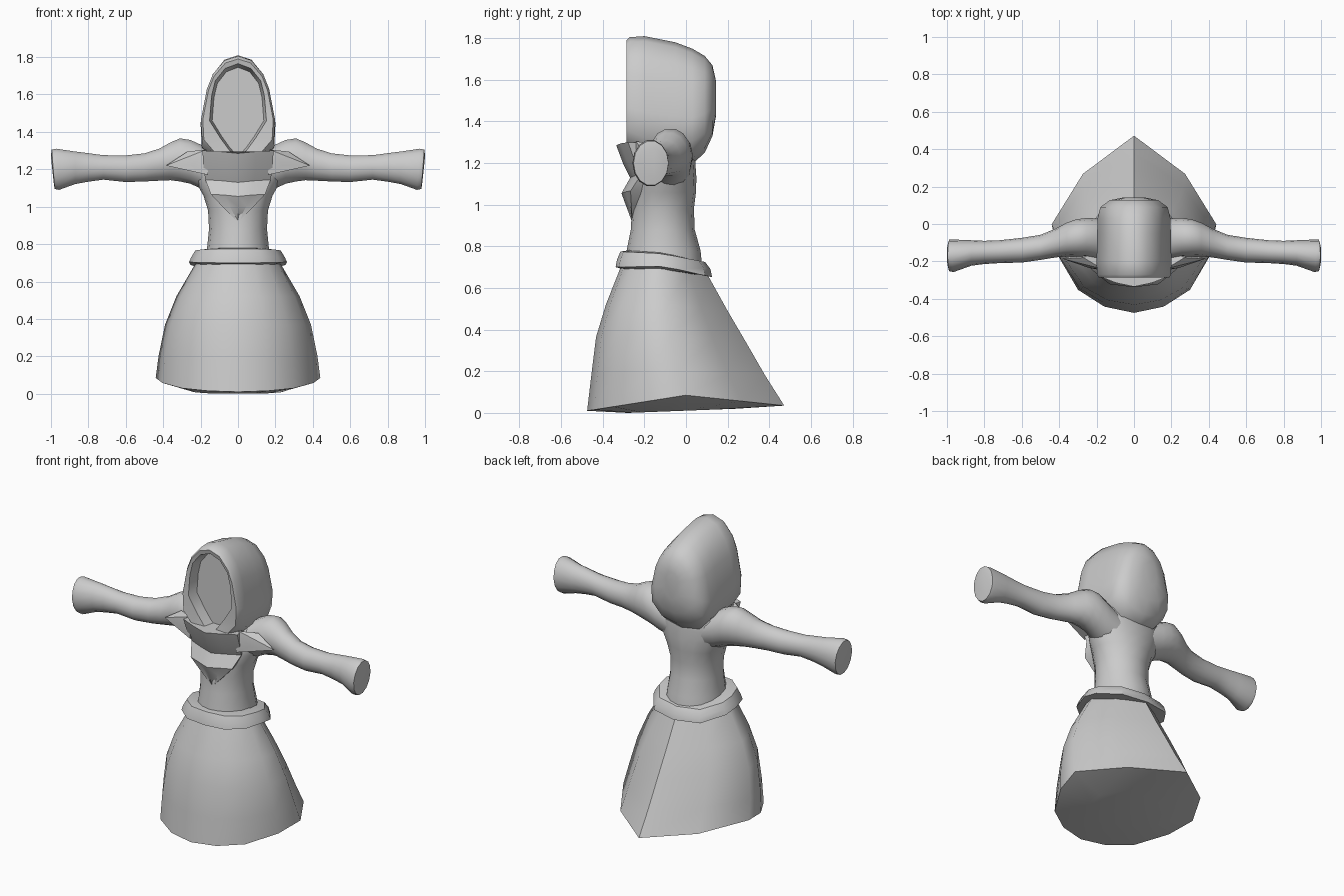
import bpy, bmesh, math

cloth = bpy.data.materials.new("grey_cloth")
cloth.diffuse_color = (0.6, 0.6, 0.6, 1)


def finish(bm, name, angle):
    bmesh.ops.remove_doubles(bm, verts=bm.verts, dist=0.0005)
    bmesh.ops.recalc_face_normals(bm, faces=bm.faces)
    me = bpy.data.meshes.new(name)
    bm.to_mesh(me)
    bm.free()
    me.materials.append(cloth)
    me.shade_smooth()
    me.set_sharp_from_angle(angle=math.radians(angle))
    ob = bpy.data.objects.new(name, me)
    bpy.context.collection.objects.link(ob)
    return ob


def loft(name, rings, angle=45):
    """Skin a list of closed rings and cap both ends."""
    bm = bmesh.new()
    rows = [[bm.verts.new(p) for p in r] for r in rings]
    n = len(rows[0])
    for a, b in zip(rows, rows[1:]):
        for i in range(n):
            j = (i + 1) % n
            bm.faces.new((a[i], a[j], b[j], b[i]))
    for r in (rows[0], rows[-1]):
        bm.faces.new(r)
    return finish(bm, name, angle)


def mirrored(half):
    """Complete a half ring whose first and last points lie on x = 0."""
    return half + [(-x, y, z) for x, y, z in half[-2:0:-1]]


def level(shape, hw, yf, yb, zf, zs, zb):
    """Horizontal ring with separate front, side and back heights."""
    ym, hy = (yf + yb) / 2, (yb - yf) / 2
    return mirrored([(u * hw, ym + v * hy, zs + ((zf if v < 0 else zb) - zs) * abs(v))
                     for u, v in shape])


# Skirt: faceted bell with a pointed train at the back
HEM = [(0, -1), (.36, -.93), (.68, -.74), (.92, -.36), (1, 0), (.62, .57), (0, 1)]
skirt = [(.24, -.28, .24, .0, .01, .02),
         (.44, -.475, .472, .01, .085, .035),
         (.425, -.455, .38, .18, .20, .18),
         (.39, -.432, .285, .365, .37, .345),
         (.33, -.385, .20, .52, .52, .49),
         (.225, -.31, .10, .71, .70, .67)]
loft("skirt", [level(HEM, *r) for r in skirt], 50)

# Belt: slanted band around the waist
BAND = [(0, -1), (.5, -.93), (.86, -.6), (1, -.1), (.97, .3), (.62, .85), (0, 1)]
belt = [(.215, -.30, .09, .69, .69, .66),
        (.262, -.338, .125, .70, .705, .652),
        (.25, -.332, .118, .735, .73, .69),
        (.228, -.315, .092, .775, .765, .725),
        (.16, -.28, .06, .78, .77, .73)]
loft("belt", [level(BAND, *r) for r in belt], 35)

# Torso: slim waist flaring into the shoulders
ROUND = [(math.sin(math.pi * i / 8), -math.cos(math.pi * i / 8)) for i in range(9)]
torso = [(.68, .18, -.29, .08), (.78, .165, -.285, .07), (.88, .155, -.265, .042),
         (.98, .16, -.26, .038), (1.06, .185, -.26, .048), (1.13, .225, -.25, .05),
         (1.2, .25, -.235, .045), (1.27, .24, -.21, .04), (1.34, .17, -.17, .0)]
loft("torso", [level(ROUND, w, f, b, z, z, z) for z, w, f, b in torso], 60)

# Arms: sleeves with a shoulder bulge and flared cuff
arm = [(.12, -.085, 1.18, .11, .11), (.2, -.08, 1.215, .11, .12),
       (.255, -.073, 1.24, .105, .12), (.31, -.075, 1.25, .10, .118),
       (.36, -.083, 1.243, .09, .104), (.42, -.102, 1.225, .077, .088),
       (.5, -.125, 1.21, .067, .077), (.6, -.14, 1.203, .066, .073),
       (.72, -.148, 1.21, .061, .067), (.8, -.152, 1.21, .062, .078),
       (.87, -.155, 1.208, .068, .089), (.965, -.17, 1.2, .087, .113),
       (.988, -.168, 1.2, .084, .108), (.993, -.166, 1.2, .06, .075)]
for side, label in ((1, "left"), (-1, "right")):
    rings = []
    for x, y, z, ry, rz in arm:
        tilt = .008 if x > .95 else 0
        rings.append([(side * (x + tilt * math.sin(a)), y + ry * math.cos(a), z + rz * math.sin(a))
                      for a in (math.tau * i / 14 for i in range(14))])
    loft(label + "_arm", rings, 50)

# Hood: front outline lofted to the back, then folded inward to a recessed face
OUTER = [(0, 0), (.36, .04), (.68, .17), (.84, .31), (1, .6), (.97, .8), (.6, .95), (0, 1)]
INNER = [(0, 0), (.45, .05), (.8, .18), (.93, .34), (1, .6), (.62, .78), (.3, .91), (0, 1)]
hood = [(OUTER, .05, .143, 1.6, 1.42), (OUTER, .13, .127, 1.67, 1.33),
        (OUTER, .18, .09, 1.715, 1.25), (OUTER, .195, .03, 1.75, 1.195),
        (OUTER, .197, -.05, 1.78, 1.19), (OUTER, .2, -.2, 1.81, 1.2),
        (OUTER, .198, -.27, 1.805, 1.24), (OUTER, .188, -.286, 1.79, 1.25),
        (INNER, .152, -.28, 1.765, 1.255), (INNER, .138, -.215, 1.745, 1.27)]
loft("hood", [mirrored([(u * w, y, zt + (zb - zt) * t) for u, t in s])
              for s, w, y, zt, zb in hood], 50)

# Scarf: pointed bib with a flared upper lip
scarf = [(1.285, .19, -.335), (1.2, .185, -.303), (1.13, .175, -.268),
         (1.055, .145, -.31), (1.0, .09, -.29), (.925, .01, -.262)]
loft("scarf", [mirrored([(0, y, z), (.5 * w, y + .02, z + .05 * w), (w, y + .3 * w, z + .08 * w),
                         (.8 * w, -.14, z + .05 * w), (0, -.14, z)]) for z, w, y in scarf], 40)

# Scarf tails: pointed flaps lying across the shoulders
flap = [(.17, -.24, 1.305), (.27, -.18, 1.295), (.385, -.185, 1.22),
        (.24, -.235, 1.222), (.16, -.25, 1.17), (.17, -.13, 1.2)]
for side, label in ((1, "left"), (-1, "right")):
    bm = bmesh.new()
    for x, y, z in flap:
        bm.verts.new((side * x, y, z))
    bmesh.ops.convex_hull(bm, input=bm.verts)
    finish(bm, label + "_scarf_tail", 30)
